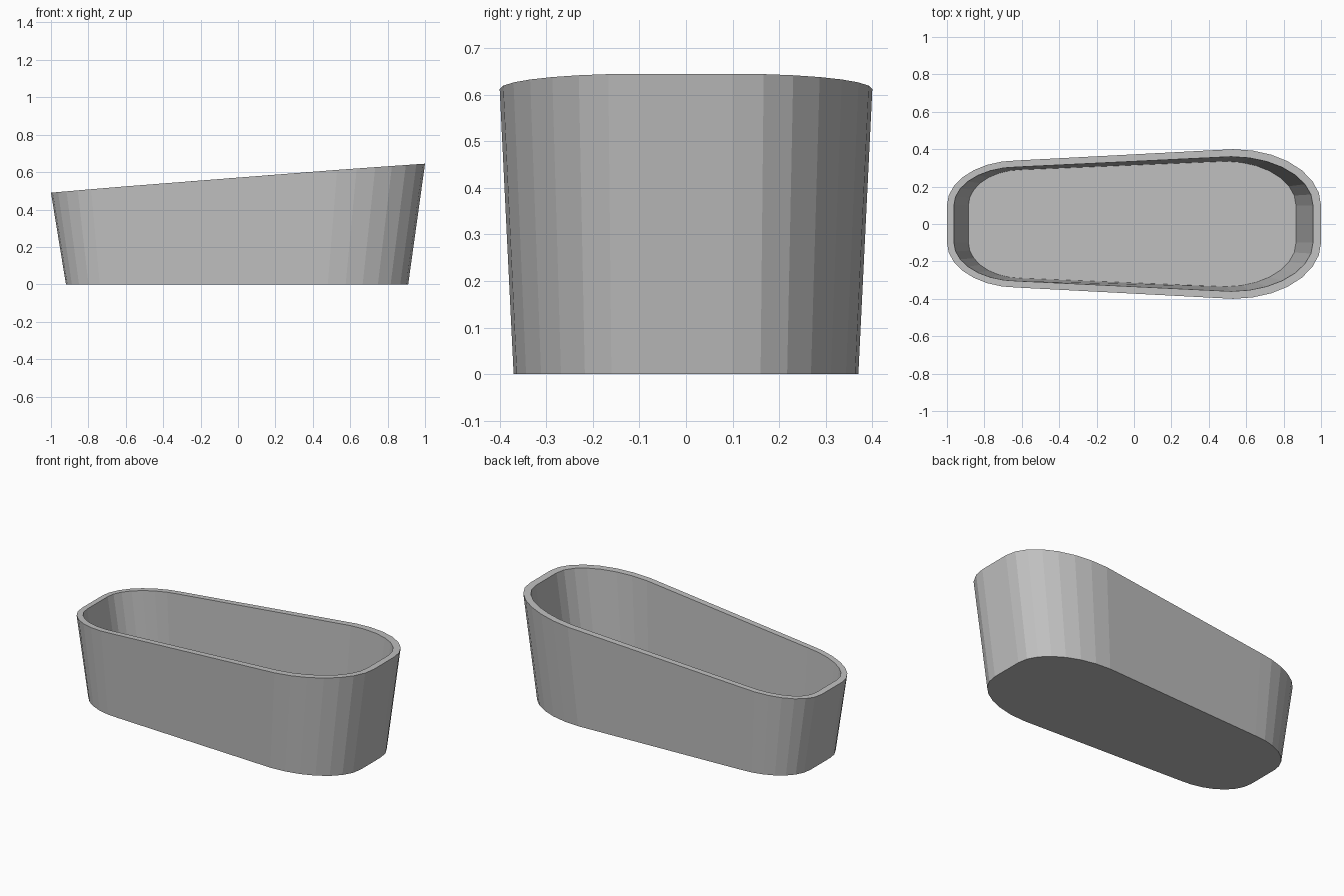
import bpy, bmesh, math

cube = bpy.data.objects.get("Cube")
if cube:
    bpy.data.objects.remove(cube, do_unlink=True)

SEGMENTS = 7     # facets per rounded corner
FLAT = 0.1       # half width of the flat strip at each end


def corner(end_x, side_x, side_y):
    """Quarter ellipse from the flat end to the long side."""
    pts = []
    for i in range(SEGMENTS + 1):
        a = math.pi / 2 * i / SEGMENTS
        pts.append((side_x + (end_x - side_x) * math.cos(a),
                    FLAT + (side_y - FLAT) * math.sin(a)))
    return pts


def outline(left, right):
    """Closed counterclockwise outline, symmetric across y."""
    half = corner(*right) + corner(*left)[::-1]
    return half + [(x, -y) for x, y in reversed(half)]


def rim_height(x):
    return 0.572 + 0.0775 * x - 0.0045 * x * x


def ring(bm, left, right, height):
    return [bm.verts.new((x, y, height(x))) for x, y in outline(left, right)]


def bridge(bm, a, b):
    n = len(a)
    for i in range(n):
        j = (i + 1) % n
        bm.faces.new((a[i], a[j], b[j], b[i]))


# Grey material
grey = bpy.data.materials.new("plain grey")
grey.use_nodes = True
colour = (0.53, 0.53, 0.53, 1)
grey.diffuse_color = colour
grey.node_tree.nodes["Principled BSDF"].inputs["Base Color"].default_value = colour

# Tub shell: outer wall, sloping rim, inner wall and floor
bm = bmesh.new()
rings = [
    ring(bm, (-0.92, -0.6, 0.32), (0.91, 0.48, 0.37), lambda x: 0),
    ring(bm, (-1, -0.62, 0.34), (1, 0.53, 0.4), rim_height),
    ring(bm, (-0.963, -0.62, 0.305), (0.957, 0.52, 0.36), rim_height),
    ring(bm, (-0.885, -0.6, 0.29), (0.866, 0.49, 0.335), lambda x: 0.02),
]
for lower, upper in zip(rings, rings[1:]):
    bridge(bm, lower, upper)
bm.faces.new(rings[0][::-1])
bm.faces.new(rings[-1])
bmesh.ops.recalc_face_normals(bm, faces=bm.faces)

mesh = bpy.data.meshes.new("tub")
bm.to_mesh(mesh)
bm.free()
mesh.materials.append(grey)
tub = bpy.data.objects.new("tub", mesh)
bpy.context.collection.objects.link(tub)
